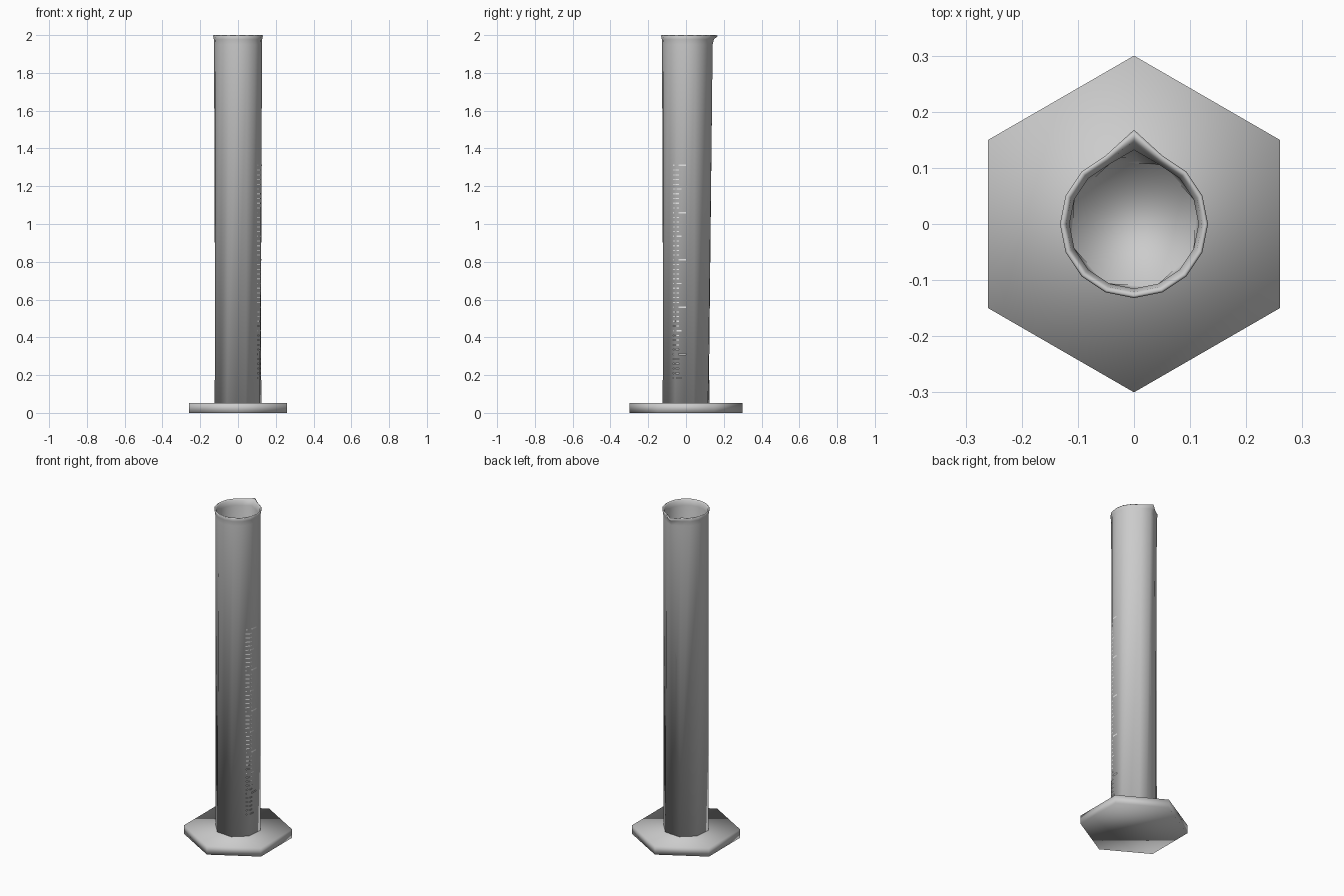
import bpy, bmesh, math
from mathutils import Vector
from mathutils.bvhtree import BVHTree

cube = bpy.data.objects.get("Cube")
if cube:
    bpy.data.objects.remove(cube, do_unlink=True)


def material(name, value):
    mat = bpy.data.materials.new(name)
    mat.use_nodes = True
    color = (value, value, value, 1)
    mat.diffuse_color = color
    mat.node_tree.nodes["Principled BSDF"].inputs["Base Color"].default_value = color
    return mat


def add_object(name, bm, mat, smooth=True):
    mesh = bpy.data.meshes.new(name)
    for face in bm.faces:
        face.smooth = smooth
    bm.to_mesh(mesh)
    mesh.materials.append(mat)
    obj = bpy.data.objects.new(name, mesh)
    bpy.context.collection.objects.link(obj)
    return obj


grey = material("grey", 0.6)
pale = material("pale grey", 0.8)

# Hexagonal foot with softened shading
bm = bmesh.new()
corners = [Vector((0.3 * math.cos(a), 0.3 * math.sin(a), 0))
           for a in (math.radians(30 + 60 * i) for i in range(6))]
lower = [bm.verts.new(c) for c in corners]
upper = [bm.verts.new(c + Vector((0, 0, 0.052))) for c in corners]
bm.faces.new(lower[::-1])
bm.faces.new(upper)
for i in range(6):
    j = (i + 1) % 6
    bm.faces.new((lower[i], lower[j], upper[j], upper[i]))
add_object("hexagonal_foot", bm, grey)
bm.free()

# Hollow tube: eight sides at the bottom, sixteen at the top, one spout column
SIDES, SPOUT = 16, 4
STEP = 2 * math.pi / SIDES


def ring(bm, z, radius, spout_radius, octagon=False):
    verts = []
    for k in range(SIDES):
        angle, r = k * STEP, radius
        if octagon:
            angle -= STEP / 5
            if k % 2 == 0:
                r *= math.cos(STEP)
        elif k == SPOUT:
            r = spout_radius
        verts.append(bm.verts.new((r * math.cos(angle), r * math.sin(angle), z)))
    return verts


bm = bmesh.new()
rings = [
    ring(bm, 0.005, 0.13, 0.13, True),
    ring(bm, 1.95, 0.127, 0.141),
    ring(bm, 1.977, 0.128, 0.148),
    ring(bm, 1.996, 0.132, 0.168),
    ring(bm, 2.0, 0.128, 0.16),
    ring(bm, 1.993, 0.121, 0.148),
    ring(bm, 1.965, 0.115, 0.132),
    ring(bm, 0.06, 0.117, 0.117, True),
]
for a, b in zip(rings, rings[1:]):
    for k in range(SIDES):
        n = (k + 1) % SIDES
        bm.faces.new((a[k], a[n], b[n], b[k]))
bm.faces.new(rings[0][::-1])
bm.faces.new(rings[-1])
add_object("spouted_tube", bm, grey)
surface = BVHTree.FromBMesh(bm)
bm.free()

# Graduation marks wrapped onto the left side of the tube
bm = bmesh.new()
for i in range(46):
    z = 0.185 + 0.025 * i
    major = i % 10 == 5
    middle = i % 10 == 0
    end = 0.0 if major else (-0.025 if middle else -0.037)
    half = 0.004 if major else 0.003
    pairs = []
    for t in (0, 0.5, 1):
        y = -0.07 + t * (end + 0.07)
        hit = surface.ray_cast(Vector((1, y, z)), Vector((-1, 0, 0)))[0]
        x = hit.x + 0.002
        pairs.append([bm.verts.new((x, y, z + s * half)) for s in (-1, 1)])
    for p, q in zip(pairs, pairs[1:]):
        bm.faces.new((p[0], q[0], q[1], p[1]))
add_object("graduation_marks", bm, pale, smooth=False)
bm.free()
